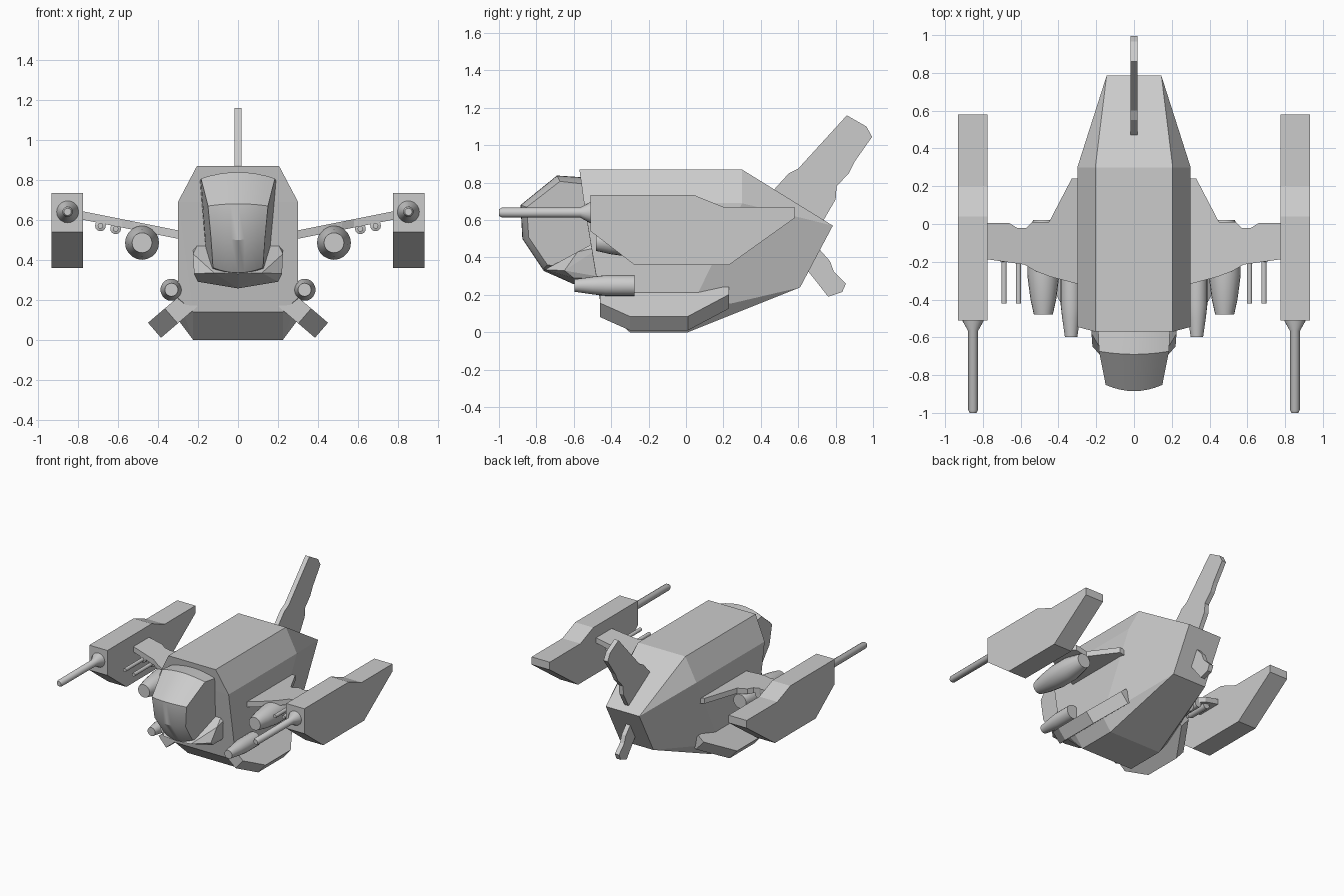
import bpy, bmesh, math
from mathutils import Vector

if "Cube" in bpy.data.objects:
    bpy.data.objects.remove(bpy.data.objects["Cube"])


def finish(name, bm, mirror=False, smooth=None):
    bmesh.ops.recalc_face_normals(bm, faces=bm.faces[:])
    if smooth:
        for f in bm.faces:
            f.smooth = True
        for e in bm.edges:
            e.smooth = e.calc_face_angle(math.pi) < math.radians(smooth)
    me = bpy.data.meshes.new(name)
    bm.to_mesh(me)
    bm.free()
    ob = bpy.data.objects.new(name, me)
    bpy.context.scene.collection.objects.link(ob)
    if mirror:
        m = ob.modifiers.new("mirror", 'MIRROR')
        m.use_mirror_merge = False
    return ob


def hull(name, pts):
    """Convex body from the points of one half."""
    bm = bmesh.new()
    for x, y, z in pts:
        for s in ((1, -1) if x else (1,)):
            bm.verts.new((s * x, y, z))
    r = bmesh.ops.convex_hull(bm, input=bm.verts[:])
    junk = [g for g in r["geom_interior"] if isinstance(g, bmesh.types.BMVert)]
    bmesh.ops.delete(bm, geom=junk, context='VERTS')
    bmesh.ops.dissolve_limit(bm, angle_limit=0.02, verts=bm.verts[:], edges=bm.edges[:])
    return finish(name, bm)


def prism(name, lower, upper, mirror=False):
    """Solid between two matching outlines."""
    bm = bmesh.new()
    a = [bm.verts.new(p) for p in lower]
    b = [bm.verts.new(p) for p in upper]
    bm.faces.new(a)
    bm.faces.new(b)
    n = len(a)
    for i in range(n):
        j = (i + 1) % n
        bm.faces.new((a[i], a[j], b[j], b[i]))
    return finish(name, bm, mirror)


def side_plate(name, prof, x0, x1, mirror=False):
    return prism(name, [(x0, y, z) for y, z in prof], [(x1, y, z) for y, z in prof], mirror)


def lathe(name, x, z, prof, n=20):
    """Round part along y from (y, radius) pairs, on both sides."""
    bm = bmesh.new()
    rings = [[bm.verts.new((x + r * math.cos(2 * math.pi * k / n), y,
                            z + r * math.sin(2 * math.pi * k / n))) for k in range(n)]
             for y, r in prof]
    for a, b in zip(rings, rings[1:]):
        for k in range(n):
            j = (k + 1) % n
            bm.faces.new((a[k], a[j], b[j], b[k]))
    bm.faces.new(rings[0])
    bm.faces.new(rings[-1])
    return finish(name, bm, True, 35)


# Fuselage
hull("fuselage", [
    (.205, -.57, .87), (.30, -.545, .69), (.30, -.465, .21), (.225, -.455, .14),
    (.225, -.30, 0), (.30, -.30, .10), (.225, .01, 0), (.30, .01, .10),
    (.205, .30, .87), (.30, .30, .69), (.145, .785, .57), (.145, .61, .24)])

# Canopy: side profile (y, z, half width) swept across x with a slight bulge
canopy = [(-.45, .82, .19), (-.57, .83, .19), (-.69, .838, .185), (-.885, .68, .150),
          (-.875, .50, .135), (-.765, .335, .125), (-.45, .28, .15)]
centre = Vector((-.55, .57))
bm = bmesh.new()
rows = []
for y, z, w in canopy:
    row = []
    for k in range(-4, 5):
        t = k / 4
        d = (centre - Vector((y, z))).normalized() * .035 * t * t
        row.append(bm.verts.new((w * t, y + d.x, z + d.y)))
    rows.append(row)
for a, b in zip(rows, rows[1:]):
    for k in range(8):
        bm.faces.new((a[k], a[k + 1], b[k + 1], b[k]))
bm.faces.new([r[0] for r in rows])
bm.faces.new([r[-1] for r in rows])
bm.faces.new(rows[0] + rows[-1][::-1])
finish("canopy", bm, False, 30)

# Chin fairing under the canopy
hull("canopy_chin", [
    (.19, -.45, .50), (.225, -.45, .46), (.225, -.58, .43), (.22, -.65, .33),
    (.20, -.60, .29), (.12, -.755, .335), (0, -.765, .33), (0, -.60, .257),
    (.20, -.42, .29), (0, -.42, .257)])

# Tail fins
side_plate("tail_fin", [
    (.45, .74), (.55, .85), (.60, .875), (.86, 1.16), (.965, 1.10), (.995, 1.045),
    (.90, .91), (.87, .85), (.805, .78), (.80, .71), (.73, .59), (.60, .60)], -.018, .018)
side_plate("lower_fin", [
    (.60, .45), (.65, .33), (.69, .28), (.76, .19), (.835, .215), (.855, .26),
    (.79, .325), (.77, .38), (.69, .47)], -.018, .018)

# Wings, rising outward
wing = [(.27, .24), (.33, .24), (.45, .01), (.54, .01), (.57, -.02), (.62, -.02),
        (.66, .005), (.79, .005), (.79, -.185), (.58, -.215), (.52, -.25),
        (.44, -.28), (.27, -.325)]
prism("wing", [(x, y, .505 + .2 * (x - .3)) for x, y in wing],
      [(x, y, .547 + .2 * (x - .3)) for x, y in wing], True)

# Wingtip nacelles and guns
side_plate("nacelle", [
    (-.51, .735), (.04, .735), (.20, .67), (.58, .67), (.58, .61), (.23, .36),
    (-.275, .36), (-.51, .54)], .775, .932, True)
lathe("gun", .852, .64, [(-.50, .055), (-.515, .055), (-.565, .027),
                         (-.985, .026), (-1.0, .018)])

# Under-wing pods and rods
lathe("wing_pod", .48, .485, [(-.48, .05), (-.40, .068), (-.27, .085), (-.13, .085), (.02, .055)])
lathe("body_pod", .333, .25, [(-.597, .033), (-.50, .047), (-.43, .055), (-.275, .055)])
for i, (x, z) in enumerate([(.612, .555), (.688, .57)]):
    lathe(f"rocket_{i + 1}", x, z, [(-.42, .014), (-.20, .014), (-.195, .027), (-.02, .027)], 14)

# Slanted skids: profile as (y, reach) pushed down and outward
skid = [(-.46, -.04), (-.46, .09), (-.30, .20), (.01, .20), (.23, .02), (.23, -.04)]
out, thick = Vector((.76, 0, -.65)), Vector((-.065, 0, -.075))
top = [Vector((.298, y, .215)) + out * d for y, d in skid]
prism("skid", top, [p + thick for p in top], True)
